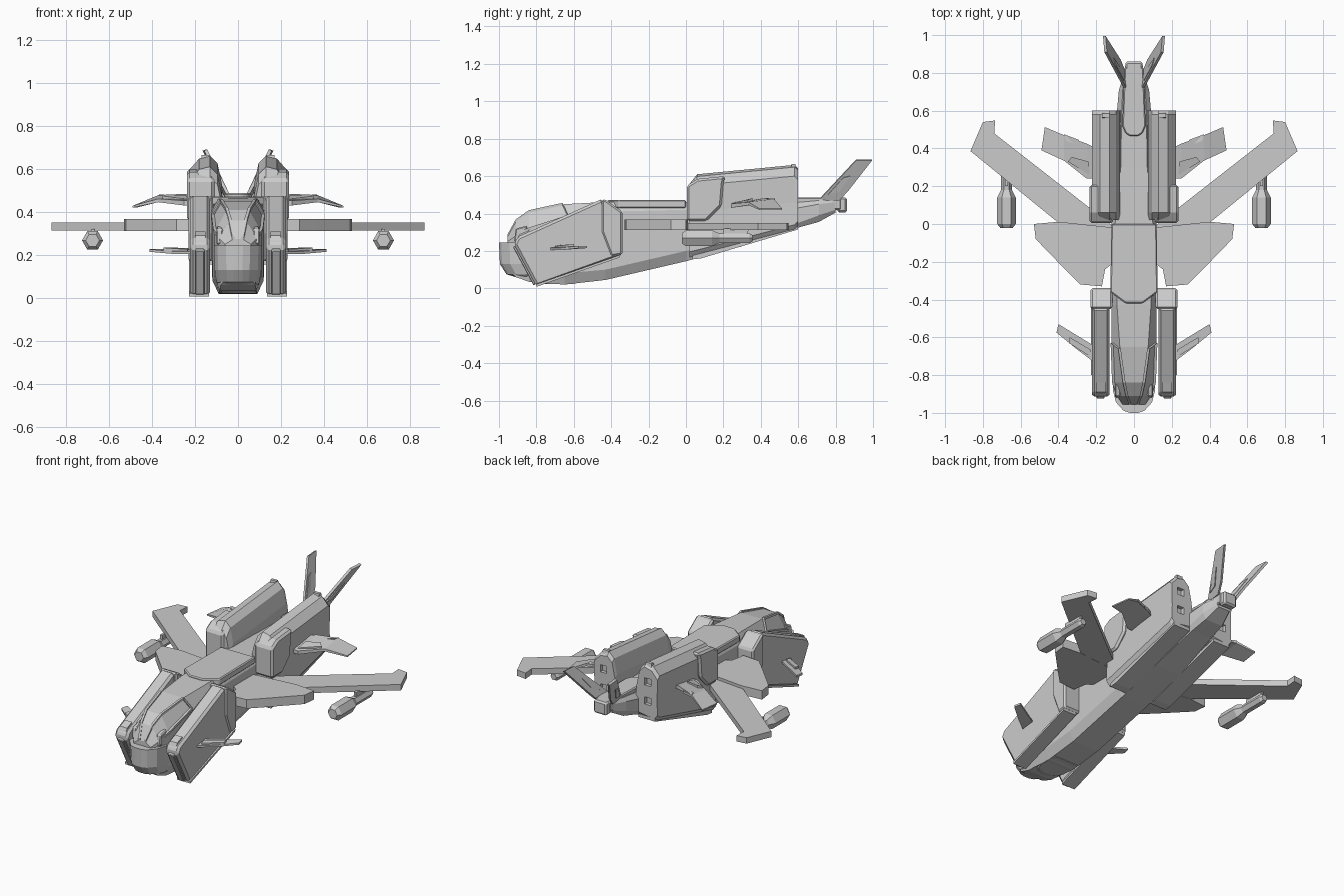
import bpy, bmesh, math
from mathutils import Vector


def finish(name, bm, mirror=False, bevel=0):
    bmesh.ops.recalc_face_normals(bm, faces=bm.faces)
    me = bpy.data.meshes.new(name)
    bm.to_mesh(me)
    bm.free()
    ob = bpy.data.objects.new(name, me)
    bpy.context.collection.objects.link(ob)
    if bevel:
        m = ob.modifiers.new("bevel", 'BEVEL')
        m.width, m.segments = bevel, 1
    if mirror:
        m = ob.modifiers.new("mirror", 'MIRROR')
        m.use_mirror_merge = False
    return ob


def loft(name, rings, mirror=False, bevel=0):
    """Skin a list of equal-length point rings and cap both ends."""
    bm = bmesh.new()
    vs = [[bm.verts.new(p) for p in r] for r in rings]
    n = len(rings[0])
    for a, b in zip(vs, vs[1:]):
        for i in range(n):
            j = (i + 1) % n
            bm.faces.new((a[i], a[j], b[j], b[i]))
    bm.faces.new(vs[0])
    bm.faces.new(vs[-1])
    return finish(name, bm, mirror, bevel)


def slab(name, pts, vec, mirror=True, bevel=0):
    """Polygon extruded along a vector."""
    v = Vector(vec)
    return loft(name, [pts, [Vector(p) + v for p in pts]], mirror, bevel)


def side(name, yz, x0, x1, bevel=0, mirror=True):
    return slab(name, [(x0, y, z) for y, z in yz], (x1 - x0, 0, 0), mirror, bevel)


def plan(name, xy, z0, z1, bevel=0, mirror=True):
    return slab(name, [(x, y, z0) for x, y in xy], (0, 0, z1 - z0), mirror, bevel)


def both(half):
    return half + [(-x, y) for x, y in reversed(half)]


def rail(name, path, r):
    return loft(name, [[(x - r, y, z - r), (x + r, y, z - r), (x + r, y, z + r), (x - r, y, z + r)]
                       for x, y, z in path], True)


# Main hull: octagonal sections from canopy to tail
hull = [(-.955, .02, .275, .06, .25, .2, .05, .1), (-.91, .035, .36, .09, .28, .15, .08, .06),
        (-.84, .05, .41, .108, .31, .1, .085, .035), (-.65, .075, .45, .118, .37, .08, .09, .02),
        (-.43, .09, .462, .12, .41, .1, .09, .045), (0, .1, .462, .12, .42, .2, .09, .145),
        (.3, .07, .46, .1, .42, .27, .09, .225), (.6, .065, .46, .09, .43, .35, .07, .325),
        (.71, .06, .47, .08, .45, .39, .06, .355), (.8, .045, .48, .05, .46, .42, .04, .405)]
rings = []
for y, wt, zt, w, zs, zl, wb, zb in hull:
    rings.append([(x, y, z) for x, z in both([(wt, zt), (w, zs), (w, zl), (wb, zb)])])
loft("fuselage", rings)

# Rounded chin under the canopy
outline = both([(1, 0), (1, .7), (.85, .86), (.5, .97), (.2, 1)])
loft("nose_chin", [[(w * t, -.6 + (yf + .6) * u, z) for t, u in outline]
                   for z, yf, w in [(.245, -1, .112), (.13, -.995, .108), (.075, -.96, .1), (.022, -.78, .085)]])

# Canopy frames and headlights
rail("canopy_frame", [(.02, -.955, .28), (.037, -.91, .362), (.052, -.84, .411), (.077, -.66, .45)], .007)
rail("canopy_sill", [(.077, -.66, .45), (.117, -.63, .385), (.109, -.84, .318), (.088, -.91, .285)], .007)
side("headlight", [(-.92, .25), (-.91, .32), (-.85, .335), (-.85, .25)], .07, .1, .006)

# Dorsal plate with chevron front
plan("dorsal_plate", both([(.12, 0), (.125, -.36), (.045, -.42)]), .43, .472, .006, False)

# Tail boom spine and end cap
plan("boom_spine", both([(.05, .83), (.062, .52), (.045, .48), (.02, .465)]), .42, .487, .006, False)
plan("boom_end", both([(.045, .86), (.048, .81)]), .405, .487, .01, False)

# Cheek armour beside the nose
side("cheek_armour", [(-.92, .235), (-.80, .01), (-.355, .17), (-.445, .48), (-.9, .275)], .13, .222, .014)
side("cheek_lip", [(-.80, .008), (-.355, .165), (-.35, .18), (-.8, .022)], .135, .228)
side("cheek_front_rib", [(-.925, .22), (-.815, .015), (-.8, .03), (-.9, .24)], .155, .198, .004)
side("cheek_vent", [(-.905, .26), (-.89, .29), (-.84, .31), (-.84, .26)], .15, .2)
side("cheek_rear_cap", [(-.45, .3), (-.45, .475), (-.43, .475), (-.34, .41), (-.34, .18), (-.4, .17)],
     .115, .23, .015)

# Canards on the cheeks
slab("canard", [(.2, -.61, .215), (.22, -.64, .215), (.40, -.53, .215), (.41, -.575, .215), (.3, -.665, .205),
                (.22, -.725, .205)][1:], (0, 0, .012))
slab("canard_panel", [(.235, -.70, .212), (.23, -.665, .218), (.34, -.6, .222), (.345, -.63, .22)], (0, 0, .014))

# Main wings: thick inner panel and swept outer panel
plan("wing_inner", [(.1, -.02), (.4, .012), (.53, 0), (.52, -.08), (.37, -.235), (.285, -.32), (.17, -.33),
                    (.153, -.24), (.1, -.2)], .312, .368)
plan("wing_outer", [(.1, -.02), (.74, .48), (.735, .548), (.80, .54), (.866, .386), (.38, -.01), (.14, -.21)],
     .313, .35)

# Underwing pods, hexagonal, with pylons
pod = []
for y, r in [(-.022, .032), (.0, .049), (.14, .049), (.18, .029), (.34, .029), (.355, .02)]:
    pod.append([(.675 + r * math.cos(i * math.pi / 3), y, .268 + r * math.sin(i * math.pi / 3)) for i in range(6)])
loft("wing_pod", pod, True)
side("pod_pylon", [(.2, .28), (.2, .32), (.34, .32), (.32, .28)], .667, .683)

# Engine nacelles: lofted front to back, with two square exhausts each
rings = []
for y, zb, zt in [(.02, .165, .56), (.06, .175, .61), (.58, .31, .66), (.6, .33, .64)]:
    rings.append([(.06, y, zb + .02), (.075, y, zt - .13), (.095, y, zt - .035), (.13, y, zt), (.18, y, zt - .012),
                  (.222, y, zt - .06), (.218, y, zt - .2), (.222, y, zb + .03), (.2, y, zb)])
nacelle = loft("nacelle", rings)
bm = bmesh.new()
for z in (.43, .55):
    for v in bmesh.ops.create_cube(bm, size=.045)['verts']:
        v.co += Vector((.155, .6, z))
cutter = finish("exhaust_cutter", bm)
cutter.hide_render = True
cutter.hide_viewport = True
m = nacelle.modifiers.new("exhausts", 'BOOLEAN')
m.operation, m.object, m.solver = 'DIFFERENCE', cutter, 'EXACT'
nacelle.modifiers.new("mirror", 'MIRROR').use_mirror_merge = False

side("nacelle_collar", [(.005, .36), (.005, .55), (.06, .585), (.21, .6), (.2, .56), (.19, .44), (.11, .36)],
     .11, .236, .012)
side("nacelle_belly_plate", [(.035, .155), (.08, .16), (.6, .315), (.6, .335), (.035, .18)], .09, .205)
side("nacelle_top_lug", [(.56, .64), (.565, .665), (.585, .665), (.59, .64)], .13, .17)

# Drooping stabilisers on the nacelles
loft("stabiliser", [[(x, y0, z0), (x, y1, z1), (x, y1, z1 + t), (x, y0, z0 + t)] for x, y0, y1, z0, z1, t in
                    [(.2, .24, .40, .43, .45, .025), (.25, .24, .425, .43, .462, .022),
                     (.37, .335, .47, .445, .462, .016)]]
     + [[(.49, .39, .42), (.472, .513, .42), (.472, .513, .428), (.49, .39, .428)]], True)
slab("stabiliser_panel", [(.235, .26, .445), (.24, .33, .462), (.33, .355, .468), (.35, .33, .46)], (0, 0, .014))
slab("stabiliser_root_panel", [(.29, .415, .46), (.29, .445, .46), (.37, .475, .465), (.36, .44, .468)],
     (0, 0, .014))

# V-shaped tail fins
slab("tail_fin", [(.035, .71, .475), (.143, .91, .69), (.15, .995, .69), (.07, .87, .53), (.05, .82, .475)],
     (.014, 0, -.006))
slab("tail_fin_panel", [(.052, .76, .51), (.095, .84, .6), (.105, .88, .61), (.066, .82, .525)],
     (.022, 0, -.01))
